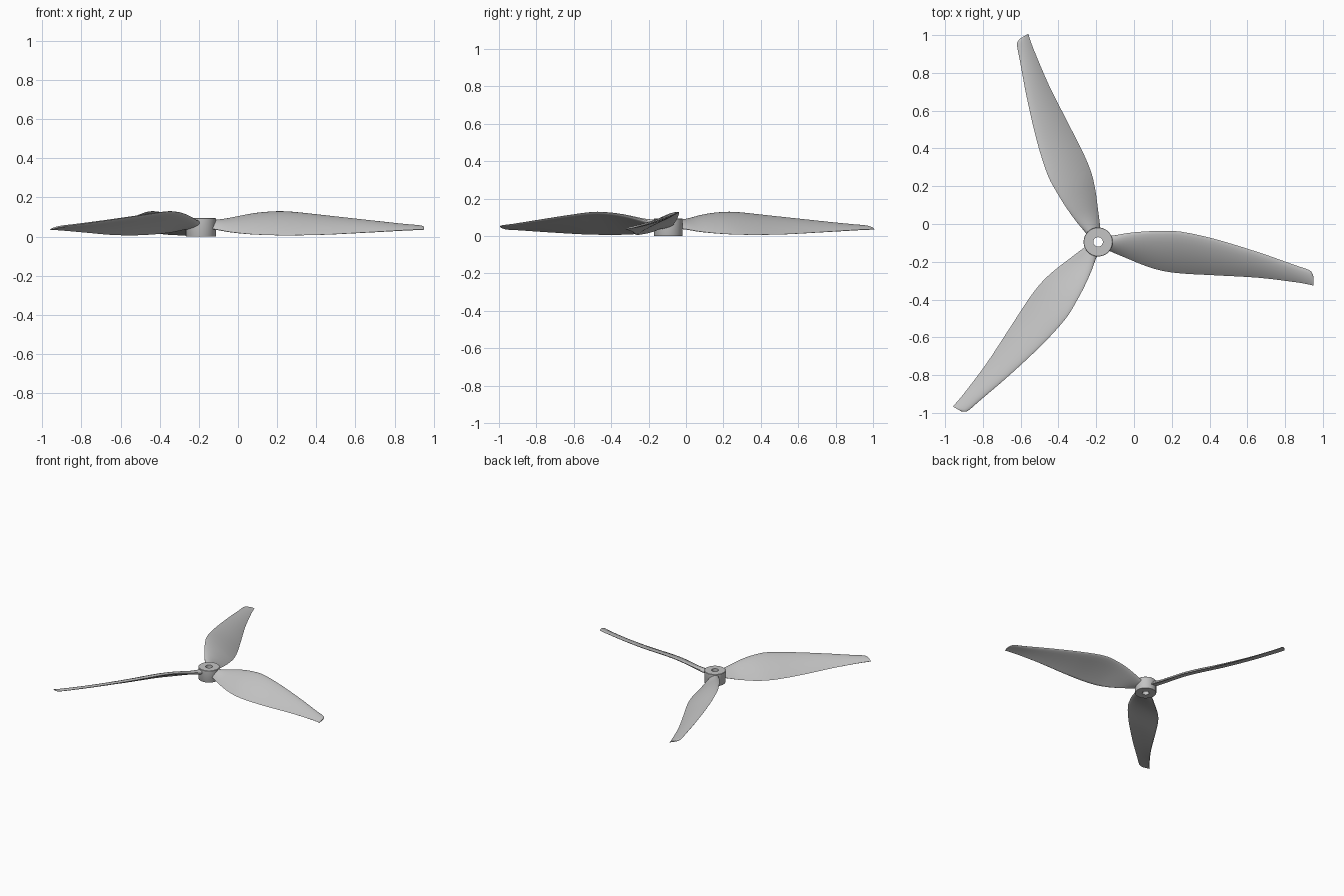
import bpy, bmesh, math
from mathutils import Vector, Matrix

cube = bpy.data.objects.get("Cube")
if cube:
    bpy.data.objects.remove(cube, do_unlink=True)

CENTRE = Vector((-0.19, -0.095, 0))

grey = bpy.data.materials.new("light_grey_plastic")
grey.use_nodes = True
colour = (0.55, 0.55, 0.55, 1)
grey.diffuse_color = colour
grey.node_tree.nodes["Principled BSDF"].inputs["Base Color"].default_value = colour


def finish(name, bm, angle=0.0):
    bmesh.ops.recalc_face_normals(bm, faces=bm.faces)
    mesh = bpy.data.meshes.new(name)
    bm.to_mesh(mesh)
    bm.free()
    mesh.materials.append(grey)
    obj = bpy.data.objects.new(name, mesh)
    bpy.context.collection.objects.link(obj)
    obj.matrix_world = Matrix.Translation(CENTRE) @ Matrix.Rotation(angle, 4, "Z")
    bpy.ops.object.select_all(action="DESELECT")
    obj.select_set(True)
    bpy.context.view_layer.objects.active = obj
    bpy.ops.object.shade_smooth_by_angle(angle=math.radians(40))


def loft(bm, rings, closed=False):
    n = len(rings[0])
    pairs = list(zip(rings, rings[1:])) + ([(rings[-1], rings[0])] if closed else [])
    for a, b in pairs:
        for i in range(n):
            j = (i + 1) % n
            bm.faces.new((a[i], a[j], b[j], b[i]))


def catmull(p0, p1, p2, p3, t):
    return [0.5 * (2 * b + (c - a) * t + (2 * a - 5 * b + 4 * c - d) * t * t
                   + (3 * b - a - 3 * c + d) * t ** 3)
            for a, b, c, d in zip(p0, p1, p2, p3)]


# Hub: a bored cylinder
bm = bmesh.new()
rings = []
for r, z in [(0.025, 0), (0.076, 0), (0.077, 0.002), (0.077, 0.092), (0.075, 0.094), (0.025, 0.094)]:
    rings.append([bm.verts.new((r * math.cos(a), r * math.sin(a), z))
                  for a in (math.tau * i / 64 for i in range(64))])
loft(bm, rings, closed=True)
finish("hub", bm)

# Blade stations: distance out, leading y and z, trailing y and z, thickness
STATIONS = [
    (0.045, 0.030, 0.074, -0.040, 0.040, 0.036),
    (0.085, 0.034, 0.078, -0.058, 0.034, 0.032),
    (0.150, 0.046, 0.092, -0.085, 0.022, 0.025),
    (0.240, 0.055, 0.112, -0.122, 0.012, 0.022),
    (0.330, 0.058, 0.124, -0.150, 0.007, 0.021),
    (0.440, 0.054, 0.127, -0.166, 0.005, 0.020),
    (0.620, 0.015, 0.109, -0.176, 0.008, 0.018),
    (0.850, -0.055, 0.083, -0.189, 0.020, 0.015),
    (1.040, -0.122, 0.061, -0.212, 0.031, 0.012),
    (1.105, -0.144, 0.055, -0.223, 0.034, 0.010),
    (1.128, -0.157, 0.052, -0.228, 0.035, 0.008),
    (1.139, -0.180, 0.047, -0.231, 0.036, 0.005),
]
HALF = 12


def section(station):
    # Cambered aerofoil between the leading and trailing points
    x, yl, zl, yt, zt, thick = station
    lead, trail = Vector((x, yl, zl)), Vector((x, yt, zt))
    chord = trail - lead
    up = Vector((1, 0, 0)).cross(chord).normalized()
    if up.z < 0:
        up.negate()
    points = []
    for i in range(2 * HALF):
        s = 0.5 - 0.5 * math.cos(math.pi * i / HALF)
        side = 1 if i <= HALF else -1
        body = 2.6 * thick * math.sqrt(s) * (1 - s) / 2 + 0.0015 * min(1, s * 8)
        camber = 0.16 * chord.length * s * (1 - s)
        points.append(lead + chord * s + up * (camber + side * body))
    return points


def blade(name, angle):
    bm = bmesh.new()
    pts = [STATIONS[0]] + STATIONS + [STATIONS[-1]]
    stations = [catmull(*pts[k:k + 4], step / 4)
                for k in range(len(STATIONS) - 1) for step in range(4)]
    stations.append(STATIONS[-1])
    rings = [[bm.verts.new(p) for p in section(s)] for s in stations]
    loft(bm, rings)
    bm.faces.new(rings[0])
    bm.faces.new(rings[-1])
    finish(name, bm, angle)


for i, name in enumerate(["left_blade", "back_blade", "front_blade"]):
    blade(name, i * math.tau / 3)
